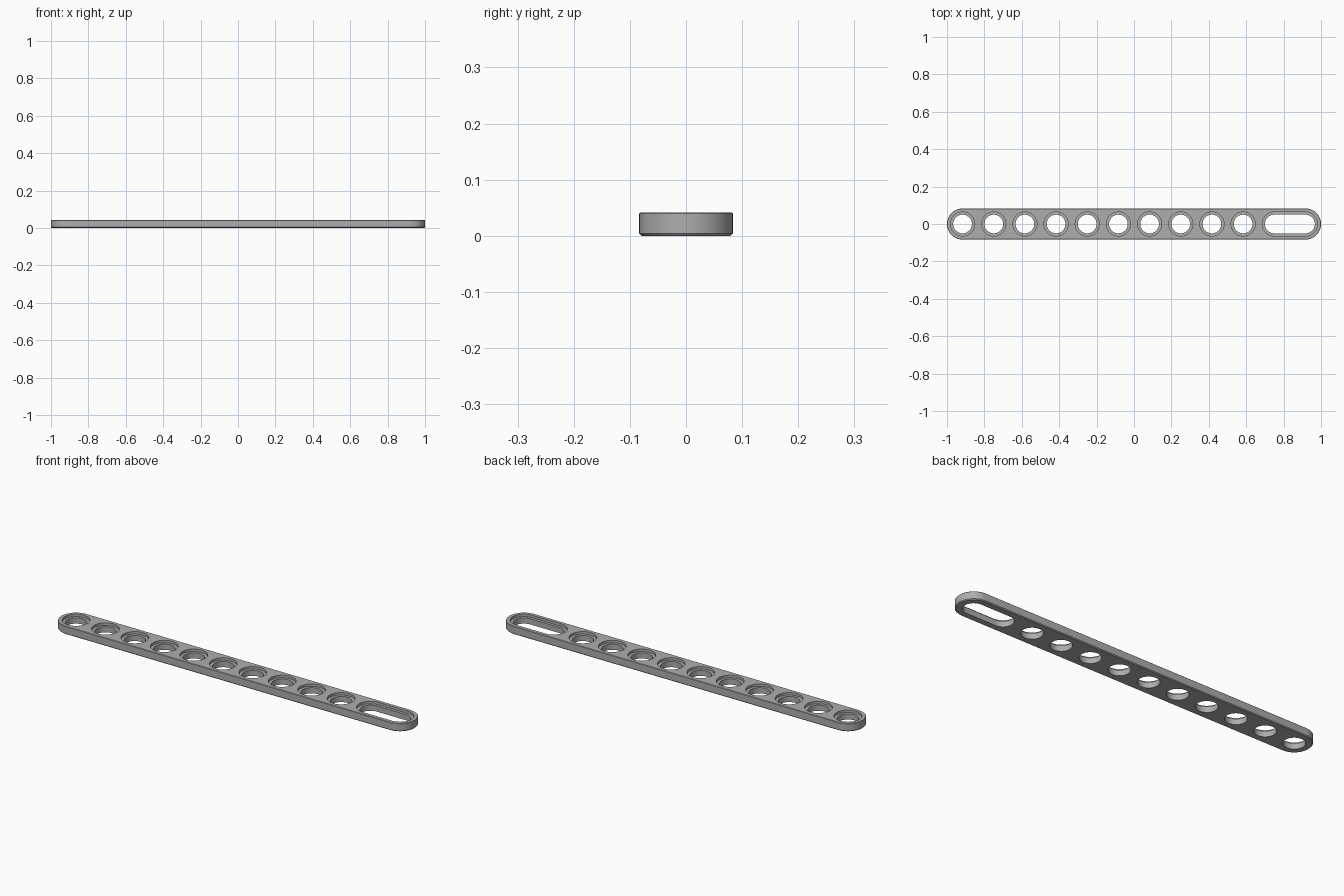
import bpy, bmesh, math

cube = bpy.data.objects.get("Cube")
if cube:
    bpy.data.objects.remove(cube, do_unlink=True)

PITCH = 1 / 6
RADIUS = PITCH / 2
HEIGHT = 0.0417
CHAMFER = 0.004
SEGS = 24
LEDGE = 0.029
END = 1 - RADIUS


def loft_stadium(bm, x0, x1, steps):
    """Stack rounded outlines given as (radius, z) and close both ends."""
    rings = []
    for r, z in steps:
        ring = []
        for centre, start in ((x1, -math.pi / 2), (x0, math.pi / 2)):
            count = SEGS + 1 if x1 > x0 else SEGS
            for i in range(count):
                a = start + math.pi * i / SEGS
                ring.append(bm.verts.new((centre + r * math.cos(a), r * math.sin(a), z)))
        rings.append(ring)
    for low, high in zip(rings, rings[1:]):
        n = len(low)
        for i in range(n):
            j = (i + 1) % n
            bm.faces.new((low[i], low[j], high[j], high[i]))
    bm.faces.new(rings[0][::-1])
    bm.faces.new(rings[-1])


def make_object(name, bm):
    mesh = bpy.data.meshes.new(name)
    bmesh.ops.recalc_face_normals(bm, faces=bm.faces)
    bm.to_mesh(mesh)
    bm.free()
    obj = bpy.data.objects.new(name, mesh)
    bpy.context.collection.objects.link(obj)
    return obj


grey = bpy.data.materials.new("mid grey")
grey.use_nodes = True
grey.diffuse_color = (0.42, 0.42, 0.42, 1)
grey.node_tree.nodes["Principled BSDF"].inputs["Base Color"].default_value = grey.diffuse_color

# Round-ended bar with small chamfers
bm = bmesh.new()
loft_stadium(bm, -END, END, [(RADIUS - CHAMFER, 0), (RADIUS, CHAMFER),
                             (RADIUS, HEIGHT - CHAMFER / 2), (RADIUS - CHAMFER / 2, HEIGHT)])
bar = make_object("slotted_bar", bm)
bar.data.materials.append(grey)

# Ten stepped holes and one stepped slot, wider at the top
bm = bmesh.new()
profile = [(0.05, -0.02), (0.05, LEDGE), (0.0645, LEDGE), (0.0645, HEIGHT + 0.02)]
for i in range(10):
    x = -END + i * PITCH
    loft_stadium(bm, x, x, profile)
loft_stadium(bm, END - PITCH, END, profile)
cutter = make_object("hole_cutter", bm)
cutter.data.materials.append(grey)
cutter.hide_render = True

# Cut the holes and drop the cutter
bpy.ops.object.select_all(action='DESELECT')
bpy.context.view_layer.objects.active = bar
bar.select_set(True)
mod = bar.modifiers.new("holes", 'BOOLEAN')
mod.operation = 'DIFFERENCE'
mod.solver = 'EXACT'
mod.object = cutter
bpy.ops.object.modifier_apply(modifier=mod.name)
bpy.data.objects.remove(cutter, do_unlink=True)
bpy.ops.object.shade_smooth_by_angle(angle=math.radians(30))
